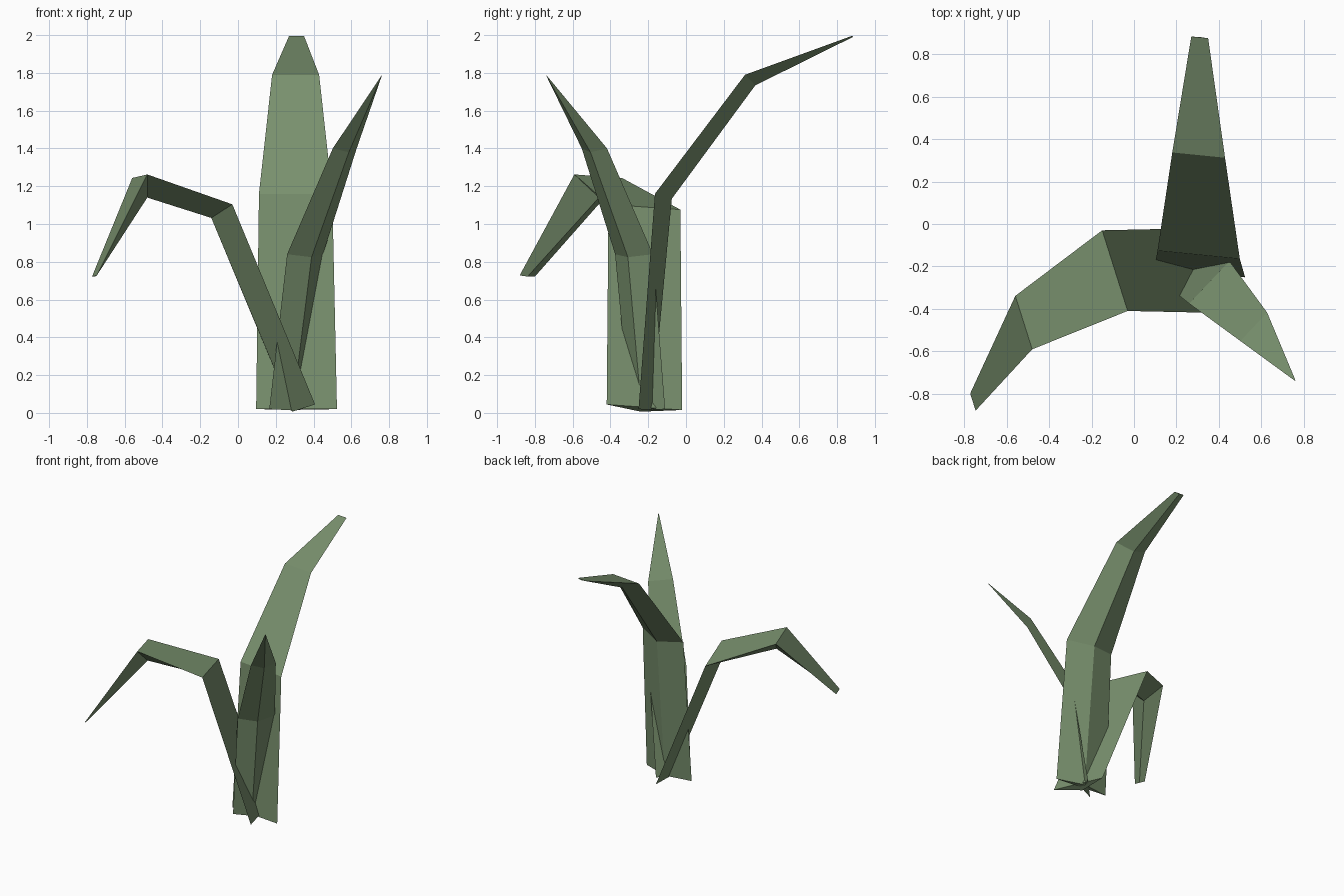
import bpy
import bmesh
from mathutils import Vector

cube = bpy.data.objects.get("Cube")
if cube:
    bpy.data.objects.remove(cube, do_unlink=True)

# Single leaf colour
leaf = bpy.data.materials.new("leaf_green")
leaf.use_nodes = True
leaf.diffuse_color = (0.19, 0.28, 0.155, 1)
bsdf = next(n for n in leaf.node_tree.nodes if n.type == 'BSDF_PRINCIPLED')
bsdf.inputs["Base Color"].default_value = leaf.diffuse_color


def make_blade(name, across, stations):
    """Folded blade with a triangular section: flat inner face, keel on the outside.
    Each station is centre x, y, z, full width and keel depth."""
    across = Vector(across).normalized()
    centres = [Vector(s[:3]) for s in stations]
    last = len(stations) - 1
    bm = bmesh.new()
    rings = []
    for i, (centre, station) in enumerate(zip(centres, stations)):
        width, depth = station[3:]
        before = (centre - centres[i - 1]).normalized() if i else Vector()
        after = (centres[i + 1] - centre).normalized() if i < last else Vector()
        keel = (before + after).cross(across).normalized()
        half = across * width / 2
        corners = (centre - half, centre + half, centre + keel * depth)
        rings.append([bm.verts.new(p) for p in corners])
    for low, high in zip(rings, rings[1:]):
        for a in range(3):
            b = (a + 1) % 3
            bm.faces.new((low[a], low[b], high[b], high[a]))
    bm.faces.new(rings[0])
    bm.faces.new(rings[-1])
    bmesh.ops.recalc_face_normals(bm, faces=bm.faces)
    mesh = bpy.data.meshes.new(name)
    bm.to_mesh(mesh)
    bm.free()
    mesh.materials.append(leaf)
    blade = bpy.data.objects.new(name, mesh)
    bpy.context.collection.objects.link(blade)
    return blade


# Tall blade arching to the back
make_blade("tall_blade", (1, -0.1, 0), [
    (0.31, -0.23, 0.02, 0.43, 0.05),
    (0.305, -0.145, 1.16, 0.39, 0.075),
    (0.305, 0.325, 1.79, 0.25, 0.07),
    (0.31, 0.88, 1.995, 0.08, 0.006),
])

# Drooping blade bent over to the right
make_blade("drooping_blade", (-0.3, 0.95, -0.07), [
    (0.345, -0.22, 0.03, 0.42, 0.065),
    (-0.09, -0.22, 1.09, 0.40, 0.08),
    (-0.52, -0.465, 1.253, 0.265, 0.12),
    (-0.76, -0.84, 0.725, 0.085, 0.006),
])

# Short pointed blade leaning to the front left
make_blade("short_blade", (-0.7, -0.74, 0), [
    (0.255, -0.205, 0.02, 0.26, 0.045),
    (0.355, -0.275, 0.84, 0.276, 0.05),
    (0.565, -0.485, 1.4, 0.184, 0.036),
    (0.76, -0.738, 1.785, 0.004, 0.002),
])
